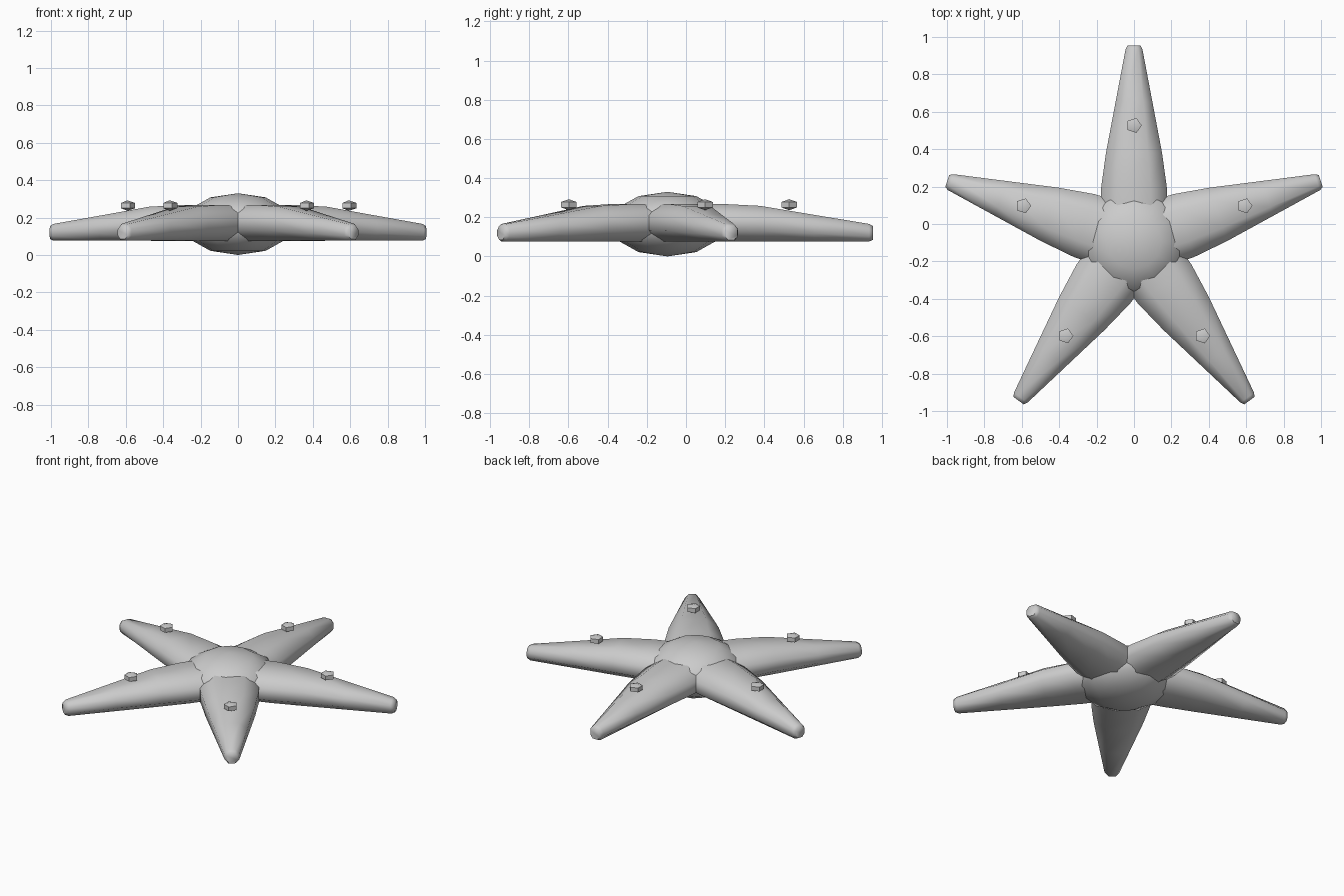
import bpy, bmesh
from math import sin, cos, pi, radians

if "Cube" in bpy.data.objects:
    bpy.data.objects.remove(bpy.data.objects["Cube"])

CY = -0.095  # centre of the star on y

skin = bpy.data.materials.new("plain_grey")
skin.diffuse_color = (0.6, 0.6, 0.6, 1)
skin.use_nodes = True
skin.node_tree.nodes["Principled BSDF"].inputs["Base Color"].default_value = skin.diffuse_color


def loft(name, rings, close_to_points=None):
    """Skin a list of equal-length vertex rings; cap with faces or poles."""
    bm = bmesh.new()
    vr = [[bm.verts.new(p) for p in ring] for ring in rings]
    n = len(vr[0])
    for a, b in zip(vr, vr[1:]):
        for i in range(n):
            bm.faces.new((a[i], a[(i + 1) % n], b[(i + 1) % n], b[i]))
    if close_to_points:
        for ring, pole in zip((vr[0], vr[-1]), close_to_points):
            p = bm.verts.new(pole)
            for i in range(n):
                bm.faces.new((ring[i], ring[(i + 1) % n], p))
    else:
        bm.faces.new(vr[0])
        bm.faces.new(vr[-1])
    bmesh.ops.recalc_face_normals(bm, faces=bm.faces)
    me = bpy.data.meshes.new(name)
    bm.to_mesh(me)
    bm.free()
    me.materials.append(skin)
    ob = bpy.data.objects.new(name, me)
    bpy.context.collection.objects.link(ob)
    bpy.ops.object.select_all(action='DESELECT')
    ob.select_set(True)
    bpy.context.view_layer.objects.active = ob
    bpy.ops.object.shade_smooth_by_angle(angle=radians(62))
    return ob


def ball(name, centre, r, h, segments, bands):
    """Flattened low-poly ball with a vertex column on +x."""
    cx, cy, cz = centre
    rings = []
    for k in range(1, bands):
        lat = -pi / 2 + pi * k / bands
        rings.append([(cx + r * cos(lat) * cos(2 * pi * i / segments),
                       cy + r * cos(lat) * sin(2 * pi * i / segments),
                       cz + h * sin(lat)) for i in range(segments)])
    return loft(name, rings, ((cx, cy, cz - h), (cx, cy, cz + h)))


# Arm stations: distance from centre, half width, bottom z, top z
STATIONS = [(0.10, 0.18, 0.075, 0.268), (0.28, 0.177, 0.075, 0.268),
            (0.475, 0.15, 0.076, 0.258), (0.75, 0.098, 0.076, 0.212),
            (1.03, 0.045, 0.076, 0.166), (1.05, 0.034, 0.085, 0.155)]
# Eight-sided section, as fractions of half width and half height
SECTION = [(1, 0.4), (0.5, 1), (-0.5, 1), (-1, 0.4),
           (-1, -0.4), (-0.5, -1), (0.5, -1), (1, -0.4)]

# Central body
ball("body", (0, CY, 0.165), 0.295, 0.165, 12, 6)

# Five arms, each with a small bump on top
for k in range(5):
    a = pi / 2 + k * 2 * pi / 5
    c, s = cos(a), sin(a)
    rings = []
    for d, w, z0, z1 in STATIONS:
        zc, h = (z0 + z1) / 2, (z1 - z0) / 2
        rings.append([(d * c - u * w * s, CY + d * s + u * w * c, zc + v * h)
                      for u, v in SECTION])
    loft(f"arm_{k + 1}", rings)
    ball(f"bump_{k + 1}", (0.622 * c, CY + 0.622 * s, 0.264), 0.048, 0.028, 5, 3)
